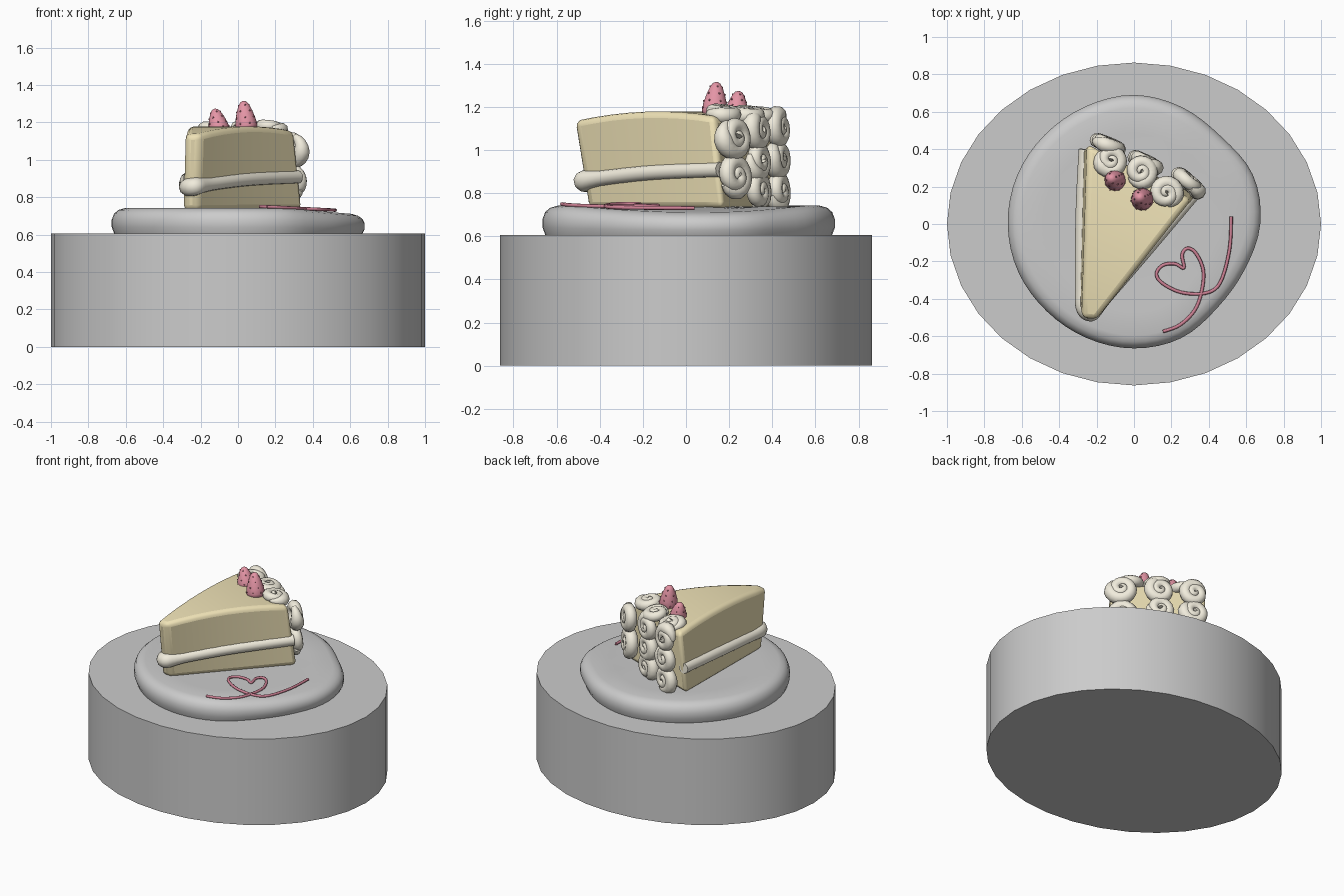
import bpy, bmesh, math
from mathutils import Vector

if "Cube" in bpy.data.objects:
    bpy.data.objects.remove(bpy.data.objects["Cube"])


def material(name, rgb):
    m = bpy.data.materials.new(name)
    m.diffuse_color = (*rgb, 1)
    m.use_nodes = True
    m.node_tree.nodes["Principled BSDF"].inputs["Base Color"].default_value = m.diffuse_color
    return m


SPONGE = material("sponge", (0.86, 0.76, 0.47))
CREAM = material("cream", (0.88, 0.84, 0.72))
BERRY = material("berry", (0.78, 0.30, 0.38))
SEED = material("seed", (0.50, 0.17, 0.22))
SAUCE = material("sauce", (0.62, 0.22, 0.30))


def finish(name, mesh, mat=None, angle=40):
    ob = bpy.data.objects.new(name, mesh)
    bpy.context.collection.objects.link(ob)
    mesh.materials.clear()
    if mat:
        mesh.materials.append(mat)
    bpy.ops.object.select_all(action='DESELECT')
    ob.select_set(True)
    bpy.context.view_layer.objects.active = ob
    bpy.ops.object.shade_smooth_by_angle(angle=math.radians(angle))
    return ob


def from_bmesh(name, bm, mat=None, angle=40):
    bmesh.ops.recalc_face_normals(bm, faces=bm.faces)
    mesh = bpy.data.meshes.new(name)
    bm.to_mesh(mesh)
    bm.free()
    return finish(name, mesh, mat, angle)


def catmull(pts, steps, closed=False):
    """Smooth curve through the given points."""
    n, out = len(pts), []
    get = (lambda i: pts[i % n]) if closed else (lambda i: pts[max(0, min(n - 1, i))])
    for i in range(n if closed else n - 1):
        a, b, c, d = (get(i + k) for k in (-1, 0, 1, 2))
        for s in range(steps):
            t = s / steps
            out.append(0.5 * (2 * b + (c - a) * t + (2 * a - 5 * b + 4 * c - d) * t * t
                              + (3 * b - a - 3 * c + d) * t ** 3))
    return out if closed else out + [pts[-1]]


def tube(name, pts, radii, mat, res=3):
    """Round tube along pts with a radius per point."""
    cu = bpy.data.curves.new(name, 'CURVE')
    cu.dimensions = '3D'
    cu.bevel_depth = 1
    cu.bevel_resolution = res
    cu.use_fill_caps = True
    sp = cu.splines.new('POLY')
    sp.points.add(len(pts) - 1)
    for p, co, r in zip(sp.points, pts, radii):
        p.co = (*co, 1)
        p.radius = r
    tmp = bpy.data.objects.new(name + "_path", cu)
    bpy.context.collection.objects.link(tmp)
    dg = bpy.context.evaluated_depsgraph_get()
    mesh = bpy.data.meshes.new_from_object(tmp.evaluated_get(dg))
    bpy.data.objects.remove(tmp)
    return finish(name, mesh, mat, 60)


def loft(bm, rings, caps=True):
    rings = [[bm.verts.new(p) for p in r] for r in rings]
    for a, b in zip(rings, rings[1:]):
        for i in range(len(a)):
            j = (i + 1) % len(a)
            bm.faces.new((a[i], a[j], b[j], b[i]))
    if caps:
        bm.faces.new(rings[0][::-1])
        bm.faces.new(rings[-1])


# oval pedestal
bm = bmesh.new()
loft(bm, [[(math.cos(k * math.pi / 16), 0.863 * math.sin(k * math.pi / 16), z)
           for k in range(32)] for z in (0, 0.607)])
from_bmesh("pedestal", bm)

# plate: irregular round outline with a rounded rim, sagging slightly at the right
polar = [0.675, 0.688, 0.66, 0.675, 0.69, 0.68, 0.675, 0.677,
         0.675, 0.67, 0.66, 0.66, 0.665, 0.66, 0.632, 0.64]
polar = catmull(polar, 4, True)
profile = [(0.015, 0.6), (0.0, 0.64), (0.0, 0.68), (0.012, 0.712),
           (0.035, 0.732), (0.07, 0.742), (0.2, 0.738), (0.4, 0.738)]
rings = []
for inset, z in profile:
    ring = []
    for k, r in enumerate(polar):
        a = 2 * math.pi * k / len(polar)
        x, y = (r - inset) * math.cos(a), (r - inset) * math.sin(a)
        ring.append((x, y, z - 0.085 * max(0, x - 0.25) * (z - 0.6) / 0.14))
    rings.append(ring)
bm = bmesh.new()
loft(bm, rings)
from_bmesh("plate", bm, angle=60)

# sponge wedge: rectangular sections from the narrow tip to the wide back
sections = []
V = Vector
for k in range(9):
    t = k / 8
    lb = V((-0.29, -0.44)).lerp(V((-0.28, 0.40)), t)
    rb = V((-0.215, -0.45)).lerp(V((0.35, 0.17)), t)
    rt = V((-0.20, -0.515)).lerp(V((0.305, 0.13)), t)
    lt = V((-0.28, -0.505)).lerp(V((-0.25, 0.43)), t)
    top = 1.135 + 0.152 * t - 0.132 * t * t
    sections.append([(*lb, 0.73), (*rb, 0.73), (*rt, top), (*lt, top)])
bm = bmesh.new()
loft(bm, sections)
wedge = from_bmesh("sponge_wedge", bm, SPONGE, 40)
bev = wedge.modifiers.new("round_edges", 'BEVEL')
bev.width = 0.03
bev.segments = 3
bev.limit_method = 'ANGLE'
bev.angle_limit = math.radians(40)

# cream layer round the wedge
path = [V(p) for p in ((-0.26, 0.40, 0.905), (-0.275, 0.1, 0.89), (-0.28, -0.2, 0.87),
                       (-0.275, -0.40, 0.855), (-0.24, -0.47, 0.855), (-0.185, -0.43, 0.865),
                       (0.05, -0.16, 0.895), (0.32, 0.16, 0.908))]
pts = catmull(path, 6)
tip = V((-0.25, -0.46, 0.855))
tube("cream_layer", pts, [0.036 + 0.014 * math.exp(-((p - tip).length / 0.07) ** 2)
                          for p in pts], CREAM)


# piped cream rosettes
def rosette(name, center, normal, size=1.0, spin=0.0):
    q = V(normal).normalized().to_track_quat('Z', 'Y')
    pts, radii = [], []
    n = 36
    for i in range(n + 1):
        t = i / n
        a = spin + t * 2 * math.pi * 1.9
        r = 0.066 * (1 - t ** 1.8)
        pts.append(V(center) + q @ V((r * math.cos(a), r * math.sin(a), 0.026 * t)) * size)
        radii.append(size * (0.044 - 0.022 * t) * min(1, 0.35 + 6 * t))
    tube(name, pts, radii, CREAM)


for i, (x, y, z) in enumerate([(-0.125, 0.34, 1.155), (0.035, 0.28, 1.16), (0.17, 0.165, 1.165)]):
    rosette(f"top_rosette_{i}", (x, y, z), (0.12, 0.1, 1), 0.93, i * 1.3)

for c, (x, y, n, heights) in enumerate([
        (-0.145, 0.42, (0.35, 0.9, 0.05), (1.10, 0.96, 0.81)),
        (0.06, 0.325, (0.43, 0.9, 0.05), (1.09, 0.95, 0.81)),
        (0.285, 0.215, (0.65, 0.76, 0.1), (1.06, 0.88))]):
    for r, z in enumerate(heights):
        rosette(f"back_rosette_{c}_{r}", (x, y, z), n,
                1.0 if c < 2 else 1.08, c + r * 1.7)


# strawberries with seeds
def berry(name, base, tip, radius):
    base, tip = V(base), V(tip)
    axis = tip - base
    h = axis.length
    q = axis.to_track_quat('Z', 'Y')
    prof = [(0.6, 0), (0.92, 0.08), (1, 0.2), (0.9, 0.42), (0.72, 0.65), (0.5, 0.85),
            (0.3, 0.96), (0.08, 1)]
    bm = bmesh.new()
    loft(bm, [[base + q @ V((radius * r * math.cos(k * math.pi / 8),
                             radius * r * math.sin(k * math.pi / 8), h * z))
               for k in range(16)] for r, z in prof])
    from_bmesh(name, bm, BERRY, 60)
    bm = bmesh.new()
    for row, (r, z) in enumerate([(0.99, 0.25), (0.88, 0.45), (0.71, 0.66), (0.48, 0.86)]):
        for k in range(7 - row):
            a = 2 * math.pi * (k + 0.5 * (row % 2)) / (7 - row)
            vs = bmesh.ops.create_icosphere(bm, subdivisions=1, radius=0.005)["verts"]
            bmesh.ops.translate(bm, verts=vs, vec=base + q @ V(
                (radius * r * math.cos(a), radius * r * math.sin(a), h * z)))
    from_bmesh(name + "_seeds", bm, SEED, 60)


berry("strawberry_left", (-0.095, 0.23, 1.135), (-0.125, 0.245, 1.273), 0.057)
berry("strawberry_right", (0.048, 0.13, 1.15), (0.028, 0.142, 1.315), 0.06)

# sauce line drawn as a heart on the plate
line = [(0.52, 0.04), (0.51, -0.14), (0.46, -0.315), (0.38, -0.37), (0.25, -0.365),
        (0.15, -0.315), (0.12, -0.265), (0.155, -0.22), (0.22, -0.213), (0.267, -0.235),
        (0.257, -0.165), (0.285, -0.13), (0.33, -0.155), (0.37, -0.245), (0.363, -0.355),
        (0.325, -0.46), (0.245, -0.54), (0.155, -0.575)]
pts = catmull([V((x, y, 0.757 - 0.05 * x)) for x, y in line], 5)
tube("sauce_heart", pts, [0.009] * len(pts), SAUCE, 2)
